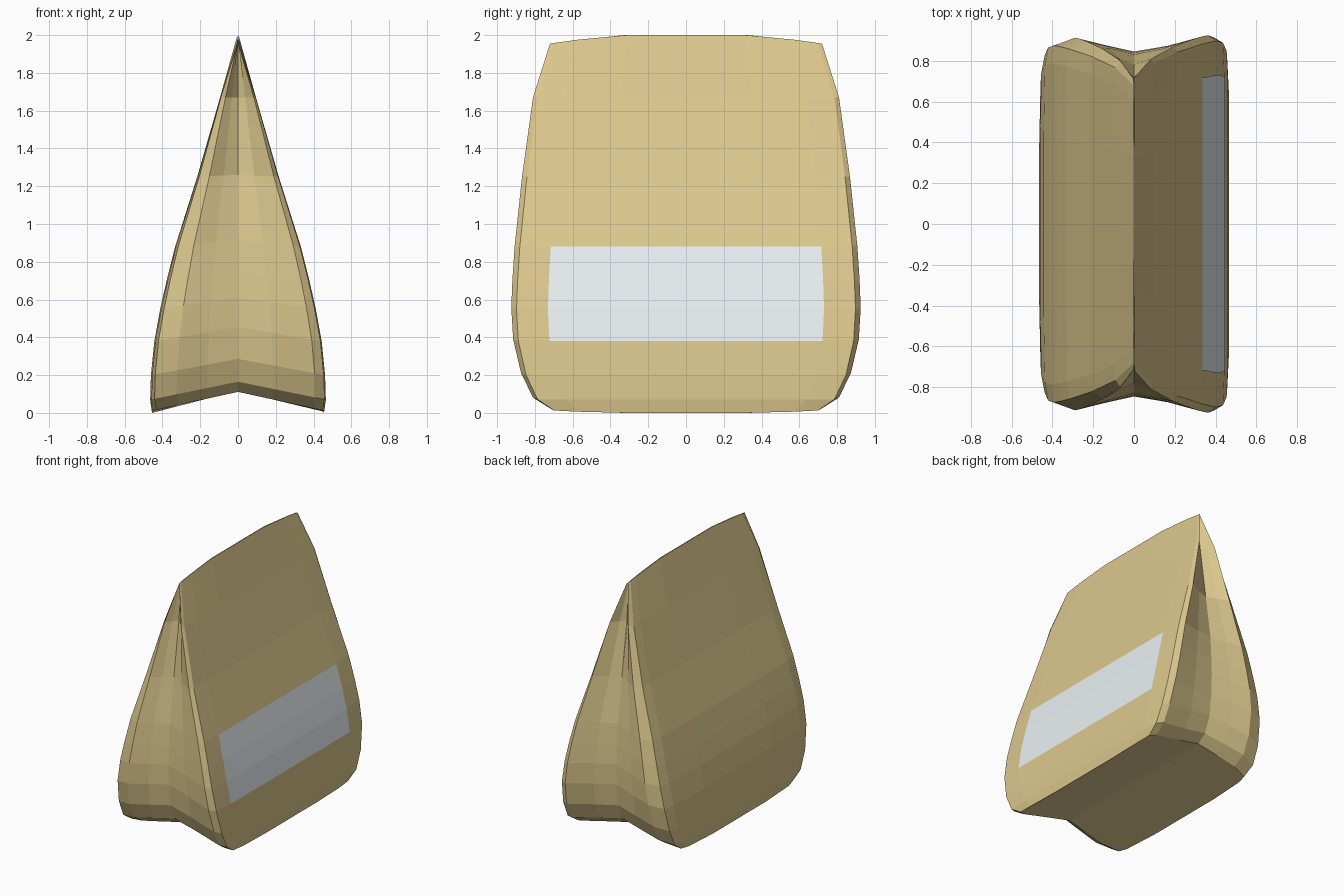
import bpy, bmesh

if "Cube" in bpy.data.objects:
    bpy.data.objects.remove(bpy.data.objects["Cube"])

# Height, half depth, panel half width, side-fold half width
ROWS = [(0, .455, .72, .70), (.07, .465, .81, .77), (.2, .461, .873, .82),
        (.38, .443, .915, .84), (.55, .412, .925, .845), (.7, .378, .919, .84),
        (.88, .333, .907, .83), (1.25, .216, .868, .78),
        (1.67, .095, .81, .72), (2.0, .003, .72, .68)]


def material(name, colour):
    m = bpy.data.materials.new(name)
    m.diffuse_color = (*colour, 1)
    m.use_nodes = True
    m.node_tree.nodes["Principled BSDF"].inputs["Base Color"].default_value = m.diffuse_color
    return m


def finish(bm, name, mat):
    bmesh.ops.recalc_face_normals(bm, faces=bm.faces[:])
    mesh = bpy.data.meshes.new(name)
    bm.to_mesh(mesh)
    bm.free()
    mesh.materials.append(mat)
    obj = bpy.data.objects.new(name, mesh)
    bpy.context.collection.objects.link(obj)
    return obj


def section(row):
    """Closed pouch section, starting at the fold in the -y side."""
    z, h, w, g = row
    right = [(.4 * h, g + .35 * (w - g)), (.88 * h, w), (.985 * h, .97 * w),
             (h, .79 * w), (h, .43 * w)]
    left = [(-h, .45 * w), (-.985 * h, .85 * w), (-.95 * h, .945 * w),
            (-.7 * h, .987 * w), (-.35 * h, g + .4 * (w - g))]
    flat = [(0, -g)] + [(x, -y) for x, y in right] + right[::-1]
    flat += [(0, g)] + left[::-1] + [(x, -y) for x, y in left]
    lift = .1 * max(0, 1 - z / 1.4)
    points = []
    for x, y in flat:
        edge = max(0, (abs(y) - .4) / .32)
        end = -.045 * edge if z == 2.0 else (.012 * edge if z == 0 else 0)
        points.append((x, y, z + lift * (1 - abs(x) / h) + end))
    return points


# Pouch with folded-in sides and base
bm = bmesh.new()
rings = [[bm.verts.new(p) for p in section(r)] for r in ROWS]
n = len(rings[0])
for a, b in zip(rings, rings[1:]):
    for i in range(n):
        j = (i + 1) % n
        bm.faces.new((a[i], a[j], b[j], b[i]))
base, fold = rings[0], n // 2
bm.faces.new(base[:fold + 1])
bm.faces.new(base[fold:] + base[:1])
bm.faces.new(rings[-1])
pouch = finish(bm, "pouch", material("tan paper", (.72, .58, .27)))

# Pale label on the right panel
bm = bmesh.new()
strips = [[bm.verts.new((x + .003, y, z)) for x, y, z in section(r)[4:8]]
          for r in ROWS if .38 <= r[0] <= .88]
for a, b in zip(strips, strips[1:]):
    for i in range(3):
        bm.faces.new((a[i], a[i + 1], b[i + 1], b[i]))
label = finish(bm, "label", material("pale label", (.82, .88, .9)))
for f in label.data.polygons:
    if f.normal.x < 0:
        f.flip()
